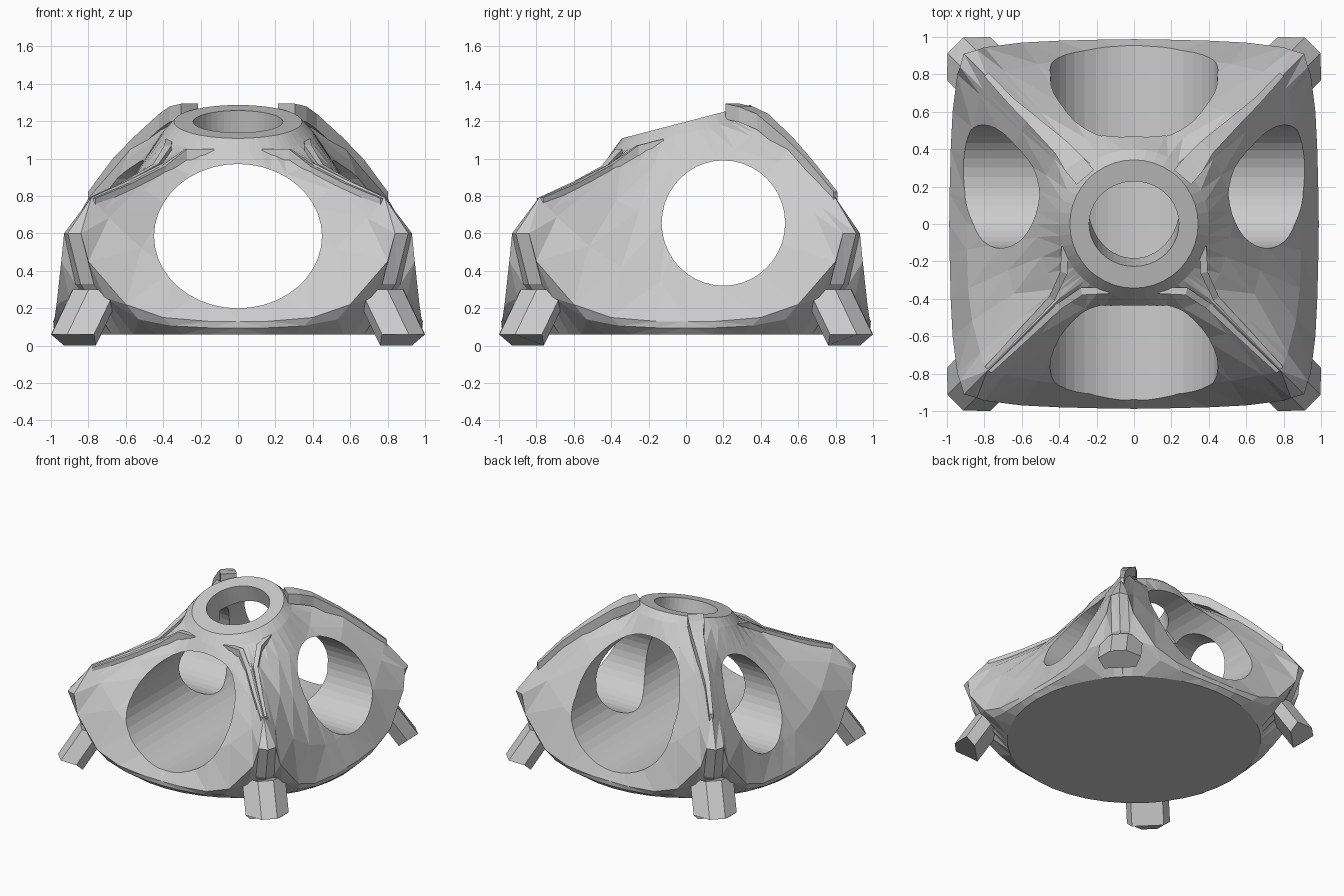
import bpy, bmesh, math
from mathutils import Vector, Matrix
from mathutils.bvhtree import BVHTree

if "Cube" in bpy.data.objects:
    bpy.data.objects.remove(bpy.data.objects["Cube"])


def add_object(name, bm):
    bmesh.ops.recalc_face_normals(bm, faces=bm.faces)
    me = bpy.data.meshes.new(name)
    bm.to_mesh(me)
    bm.free()
    ob = bpy.data.objects.new(name, me)
    bpy.context.collection.objects.link(ob)
    return ob


def loft(loops):
    bm = bmesh.new()
    rows = [[bm.verts.new(p) for p in loop] for loop in loops]
    n = len(rows[0])
    for a, b in zip(rows, rows[1:]):
        for i in range(n):
            j = (i + 1) % n
            bm.faces.new((a[i], a[j], b[j], b[i]))
    bm.faces.new(rows[0][::-1])
    bm.faces.new(rows[-1])
    return bm


def lerp(a, b, f):
    return a + (b - a) * f


# Body: four hollowed faces between raised corner ridges, closing on a tilted ring
half = [(0, .988, .13), (.16, .986, .13), (.4, .98, .15), (.6, .97, .22),
        (.8, .945, .45), (.84, .93, .6), (.91, .91, .6)]
angles = [0, 9, 18, 27, 36, 41, 45]
side = [(-i) for i in range(5, 0, -1)] + list(range(7))
TILT = .26
ridge = ((.2, .10, .09), (.55, .04, .14), (.82, 0, .07))   # fraction, front and back rise
bow = (-.02, .035, .02, .035)                              # bulge of front, right, back, left


def neck_point(ray):
    p = ray * .40
    p.z = 1.135 + TILT * p.y
    return p


loops = [[] for _ in range(8)]
for q in range(4):
    rot = Matrix.Rotation(q * math.pi / 2, 3, 'Z')
    top = neck_point(rot @ Vector((0, -1, 0))).z

    def face_depth(z):
        f = (z - .13) / (top - .13)
        return lerp(.988, .40, f) + bow[q] * math.sin(math.pi * min(1, max(0, f)))

    for k in side:
        sgn = -1 if k < 0 else 1
        t, out, z = half[abs(k)]
        low = rot @ Vector((sgn * t, -out, z))
        ang = math.radians(sgn * angles[abs(k)])
        ray = rot @ Vector((math.sin(ang), -math.cos(ang), 0))
        base = ray * .955 + Vector((0, 0, .06))
        neck, rim = neck_point(ray), ray * .343
        rim.z = 1.197 + TILT * rim.y
        belly = lerp(base, low, .5) + ray * (.015 + .055 * (t / .91) ** 3)
        # hollow face sections, measured from the ridge at this end of the face
        diag = rot @ Vector((sgn, -1, 0))
        u = t / .91
        mids = []
        for f, front, back in ridge:
            s = lerp(.91, .283, f)
            rz = lerp(.6, neck_point(diag.normalized()).z, f) + (back if diag.y > 0 else front)
            mz = lerp(lerp(.13, top, f), rz, u * u)
            depth = face_depth(mz) + (s - face_depth(rz)) * u ** 1.6
            mids.append(rot @ Vector((sgn * s * u, -depth, mz)))
        for loop, p in zip(loops, [base, belly, low] + mids + [neck, rim]):
            loop.append(p)
bm = loft(loops)
bmesh.ops.triangulate(bm, faces=[f for f in bm.faces if len(f.verts) == 4])
surface = BVHTree.FromBMesh(bm)
body = add_object("body", bm)


# Tunnels: front to back, taller rear mouth, side to side, and the tilted top opening
def cut(centre, axis, rx, ry, depth):
    bm = bmesh.new()
    bmesh.ops.create_cone(bm, cap_ends=True, segments=40, radius1=1, radius2=1, depth=depth)
    m = (Matrix.Translation(centre) @ Matrix.Rotation(axis[0], 4, axis[1])
         @ Matrix.Diagonal((rx, ry, 1, 1)))
    bmesh.ops.transform(bm, matrix=m, verts=bm.verts)
    tool = add_object("cutter", bm)
    mod = body.modifiers.new("cut", 'BOOLEAN')
    mod.operation, mod.solver, mod.object = 'DIFFERENCE', 'EXACT', tool
    bpy.context.view_layer.objects.active = body
    bpy.ops.object.modifier_apply(modifier=mod.name)
    bpy.data.objects.remove(tool)


quarter = math.pi / 2
cut((0, 0, .585), (quarter, 'X'), .449, .386, 3)
cut((0, 1.1, .67), (quarter, 'X'), .447, .455, 2.0)
cut((0, .2, .655), (quarter, 'Y'), .335, .33, 3)
cut((0, 0, 1.2), (math.atan(TILT), 'X'), .24, .235, .8)


# Feet: six-sided pegs slanting out of the four lower corners
# end section as (distance along diagonal, sideways, height)
section = [(.955, .042, .06), (.885, .115, .06), (.845, .085, 0),
           (.845, -.085, 0), (.885, -.115, .06), (.955, -.042, .06)]
for name, sx, sy in (("front_right", 1, -1), ("front_left", -1, -1),
                     ("back_right", 1, 1), ("back_left", -1, 1)):
    rows = [[Vector((sx * (s - .115 * k + t), sy * (s - .115 * k - t), z + .24 * k))
             for s, t, z in section] for k in (0, 1)]
    add_object(name + "_foot", loft(rows))


# Rails: thin strips that follow the ridges (height 0 means rest on the body)
def strip(name, path, widths, lift):
    pts = [Vector(p) for p in path]
    rows = []
    for i, p in enumerate(pts):
        d = pts[min(i + 1, len(pts) - 1)] - pts[max(i - 1, 0)]
        n = Vector((-d.y, d.x, 0)).normalized() * widths[i] / 2
        hit = surface.ray_cast(Vector((p.x, p.y, 3)), Vector((0, 0, -1)))[0]
        z = p.z or (hit.z if hit else .8)
        rows.append([Vector((p.x + n.x * a, p.y + n.y * a, z + h))
                     for a, h in ((-1, -.05), (1, -.05), (1, lift), (-1, lift))])
    add_object(name, loft(rows))


for label, s in (("right", 1), ("left", -1)):
    strip("back_rail_" + label,
          [(s * x, y, z) for x, y, z in ((.26, .25, 1.26), (.32, .32, 1.245), (.39, .41, 1.205),
                                         (.54, .55, 0), (.66, .66, 0), (.79, .8, 0))],
          (.12, .12, .09, .06, .04, .03), .033)
    strip("front_rail_" + label,
          [(s * x, y, z) for x, y, z in ((.13, -.355, 1.035), (.28, -.36, 1.035), (.4, -.44, 0),
                                         (.58, -.61, 0), (.77, -.79, 0))],
          (.035, .04, .035, .03, .02), .015)
    strip("side_rail_" + label,
          [(s * x, y, z) for x, y, z in ((.37, -.12, 1.09), (.375, -.26, 1.055), (.44, -.4, 0),
                                         (.61, -.58, 0), (.79, -.77, 0))],
          (.035, .04, .035, .03, .02), .015)
